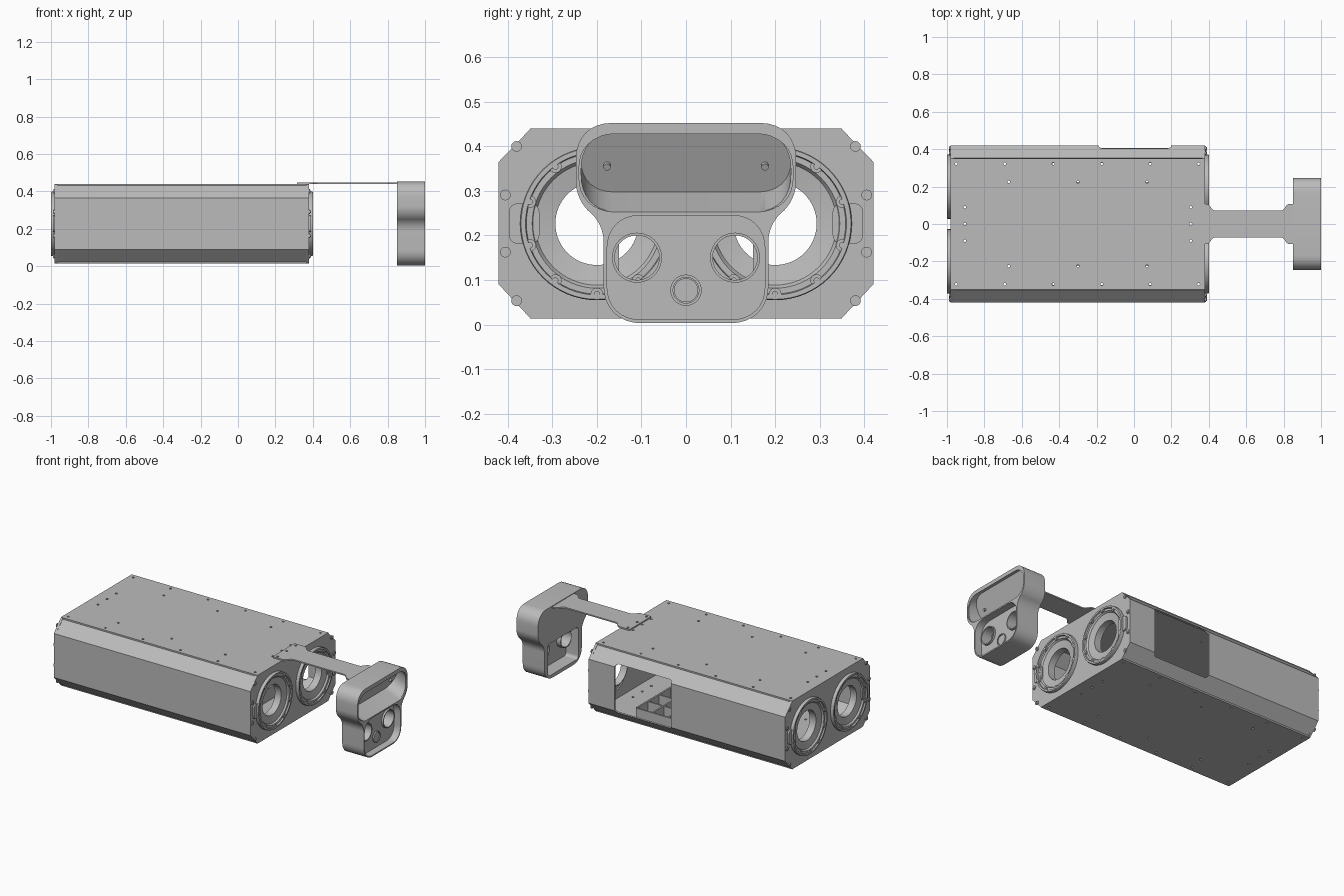
import bpy, bmesh, math
from mathutils import Vector, Matrix

if "Cube" in bpy.data.objects:
    bpy.data.objects.remove(bpy.data.objects["Cube"])

grey = bpy.data.materials.new("plain_grey")
grey.use_nodes = True
color = (0.5, 0.5, 0.5, 1)
grey.diffuse_color = color
grey.node_tree.nodes["Principled BSDF"].inputs["Base Color"].default_value = color
parts = []


def finish(name, bm):
    bmesh.ops.recalc_face_normals(bm, faces=bm.faces)
    mesh = bpy.data.meshes.new(name)
    bm.to_mesh(mesh)
    bm.free()
    mesh.materials.append(grey)
    obj = bpy.data.objects.new(name, mesh)
    bpy.context.scene.collection.objects.link(obj)
    parts.append(obj)
    return obj


def add_prism(bm, pts, a, b, axis):
    place = {"x": lambda p, q, h: (h, p, q), "y": lambda p, q, h: (p, h, q),
             "z": lambda p, q, h: (p, q, h)}[axis]
    lo = [bm.verts.new(place(p, q, a)) for p, q in pts]
    hi = [bm.verts.new(place(p, q, b)) for p, q in pts]
    bm.faces.new(lo)
    bm.faces.new(hi)
    for i in range(len(pts)):
        j = (i + 1) % len(pts)
        bm.faces.new((lo[i], lo[j], hi[j], hi[i]))


def prism(name, pts, a, b, axis):
    bm = bmesh.new()
    add_prism(bm, pts, a, b, axis)
    return finish(name, bm)


def prisms(name, outlines, a, b, axis):
    bm = bmesh.new()
    for pts in outlines:
        add_prism(bm, pts, a, b, axis)
    return finish(name, bm)


def circle(cx, cy, r, n=20):
    return [(cx + r * math.cos(math.tau * i / n), cy + r * math.sin(math.tau * i / n)) for i in range(n)]


def rect(x0, x1, y0, y1):
    return [(x0, y0), (x1, y0), (x1, y1), (x0, y1)]


def rounded(corners, steps=8):
    # each corner is (p, q, tangent length)
    out = []
    for i, (p, q, t) in enumerate(corners):
        c = Vector((p, q))
        before = Vector(corners[i - 1][:2])
        after = Vector(corners[(i + 1) % len(corners)][:2])
        if t == 0:
            out.append((p, q))
            continue
        s, e = c + (before - c).normalized() * t, c + (after - c).normalized() * t
        for k in range(steps + 1):
            u = k / steps
            w = 0.83  # rational weight keeps the corner close to an arc
            d = (1 - u) ** 2 + 2 * w * u * (1 - u) + u * u
            out.append(tuple((s * (1 - u) ** 2 + c * 2 * w * u * (1 - u) + e * u * u) / d))
    return out


def round_rect(x0, x1, y0, y1, t):
    return rounded([(p, q, t) for p, q in rect(x0, x1, y0, y1)])


def lathe(name, profile, x, y, z, direction, n=64):
    # revolves (radius, height) points round an axis parallel to x
    bm = bmesh.new()
    rings = [[bm.verts.new((x + direction * h, y + p, z + q)) for p, q in circle(0, 0, r, n)] for r, h in profile]
    for k, ring in enumerate(rings):
        other = rings[(k + 1) % len(rings)]
        for i in range(n):
            j = (i + 1) % n
            bm.faces.new((ring[i], ring[j], other[j], other[i]))
    return finish(name, bm)


def cut(obj, cutter):
    mod = obj.modifiers.new("cut", "BOOLEAN")
    mod.operation, mod.object, mod.solver = "DIFFERENCE", cutter, "EXACT"
    graph = bpy.context.evaluated_depsgraph_get()
    mesh = bpy.data.meshes.new_from_object(obj.evaluated_get(graph))
    obj.modifiers.clear()
    obj.data = mesh
    parts.remove(cutter)
    bpy.data.objects.remove(cutter)


LEFT, RIGHT, BASE, TOP = -0.98, 0.38, 0.013, 0.44
MID = (BASE + TOP) / 2

# Side shells: bent sheets with chamfered top and bottom
half = [(0.352, TOP - 0.008), (0.42, 0.365), (0.42, 0.09), (0.352, BASE + 0.008)]
inner = [(0.346, TOP - 0.016), (0.41, 0.361), (0.41, 0.094), (0.346, BASE + 0.016)]
for side, name in ((-1, "front_side_shell"), (1, "back_side_shell")):
    shell = prism(name, [(side * p, q) for p, q in half + inner[::-1]], LEFT + 0.006, RIGHT - 0.006, "x")
    if side > 0:
        cut(shell, prism("window_cutter", round_rect(-0.19, 0.2, 0.075, 0.38, 0.02), 0.35, 0.5, "y"))

# Top and bottom panels with rows of screw holes
holes = [(-0.95 + 0.259 * i, s * 0.322) for i in range(6) for s in (-1, 1)]
holes += [(x, s * 0.225) for x in (-0.67, -0.3, 0.07) for s in (-1, 1)]
holes += [(x, y) for x in (-0.905, 0.303) for y in (-0.09, 0, 0.09)]
for name, z in (("bottom_panel", BASE), ("top_panel", TOP - 0.01)):
    panel = prism(name, rect(LEFT, RIGHT, -0.35, 0.35), z, z + 0.01, "z")
    cut(panel, prisms("hole_cutter", [circle(x, y, 0.007, 12) for x, y in holes], z - 0.02, z + 0.03, "z"))

# End plates, duct rings, bolts and side connectors
octagon = [(0.348, TOP), (0.42, 0.365), (0.42, 0.09), (0.348, BASE)]
octagon += [(-p, q) for p, q in octagon[::-1]]
ring_profile = [(0.093, -0.05), (0.093, -0.006), (0.138, 0.002), (0.145, 0.012), (0.158, 0.012), (0.16, 0.02),
                (0.17, 0.02), (0.172, 0.017), (0.172, -0.006), (0.098, -0.012), (0.098, -0.05)]
for x, d, end in ((LEFT, -1, "right"), (RIGHT, 1, "left")):
    plate = prism(end + "_end_plate", octagon, x, x - d * 0.014, "x")
    cut(plate, prisms("duct_cutter", [circle(s * 0.2, MID, 0.155, 64) for s in (-1, 1)], x - 0.05, x + 0.05, "x"))
    for s in (-1, 1):
        lathe(end + "_duct_ring", ring_profile, x, s * 0.2, MID, d)
        angles = [math.radians(18 + 36 * i) for i in range(10)]
        spots = [(s * 0.2 + 0.158 * math.cos(a), MID + 0.158 * math.sin(a)) for a in angles]
        prisms(end + "_ring_lugs", [circle(p, q, 0.014) for p, q in spots], x, x + d * 0.017, "x")
        prisms(end + "_ring_bolts", [circle(p, q, 0.007, 12) for p, q in spots], x, x + d * 0.021, "x")
        prism(end + "_side_connector", round_rect(s * 0.363 - 0.034, s * 0.363 + 0.034, MID - 0.045, MID + 0.045, 0.02),
              x, x + d * 0.01, "x")
    spots = [(s * p, MID + t * q) for s in (-1, 1) for t in (-1, 1) for p, q in ((0.38, 0.173), (0.405, 0.064))]
    prisms(end + "_plate_pads", [circle(p, q, 0.012) for p, q in spots], x, x + d * 0.006, "x")
    prisms(end + "_plate_screws", [circle(p, q, 0.006, 12) for p, q in spots], x, x + d * 0.009, "x")

# Open cell tray inside the body
walls = [rect(-0.55 + 0.11 * i - 0.005, -0.55 + 0.11 * i + 0.005, -0.33, 0.33) for i in range(7)]
prisms("tray_cross_walls", walls, BASE + 0.01, 0.1, "z")
walls = [rect(-0.55, 0.11, -0.33 + 0.11 * i - 0.005, -0.33 + 0.11 * i + 0.005) for i in range(7)]
prisms("tray_long_walls", walls, BASE + 0.01, 0.098, "z")

# Flat arm carrying the control head
arm_half = [(0.315, 0.108, 0.008), (0.395, 0.108, 0.012), (0.425, 0.072, 0.012), (0.795, 0.072, 0.012),
            (0.822, 0.108, 0.012), (0.87, 0.108, 0)]
arm = prism("support_arm", rounded(arm_half + [(x, -y, t) for x, y, t in arm_half[::-1]]), TOP, TOP + 0.008, "z")
cut(arm, prisms("arm_hole_cutter", [circle(0.337, y, 0.007, 12) for y in (-0.09, 0, 0.09)], 0.4, 0.5, "z"))

# Control head: wide upper display bay over a narrower lower bay
head_half = [(0.247, 0.452, 0.08), (0.247, 0.278, 0.042), (0.185, 0.226, 0.038), (0.185, 0.003, 0.085)]
head = prism("control_head", rounded(head_half + [(-y, z, t) for y, z, t in head_half[::-1]]), 0.85, 1.0, "x")
cut(head, prism("lower_bay_cutter", round_rect(-0.177, 0.177, 0.011, 0.245, 0.075), 0.955, 1.05, "x"))
cut(head, prism("back_bay_cutter", round_rect(-0.15, 0.15, 0.025, 0.225, 0.02), 0.8, 0.935, "x"))
cut(head, prisms("port_cutter", [circle(s * 0.11, 0.15, 0.052, 40) for s in (-1, 1)], 0.9, 1.0, "x"))
cut(head, prism("rim_step_cutter", round_rect(-0.24, 0.24, 0.255, 0.425, 0.075), 0.995, 1.05, "x"))

# Tilted display bay, leaning so that its floor faces slightly down
bay = prism("display_bay_cutter", round_rect(-0.235, 0.235, -0.08, 0.08, 0.073), -0.075, 0.12, "x")
bay.data.transform(Matrix.Translation((1.0, 0, 0.34)) @ Matrix.Rotation(math.radians(24), 4, "Y"))
bpy.context.view_layer.update()
cut(head, bay)
for s in (-1, 1):
    pin = prism("display_pin", circle(s * 0.177, 0, 0.008, 16), -0.08, -0.068, "x")
    pin.data.transform(Matrix.Translation((1.0, 0, 0.325)) @ Matrix.Rotation(math.radians(24), 4, "Y"))
    lathe("port_collar", [(0.05, -0.05), (0.05, 0.012), (0.056, 0.012), (0.056, -0.05)], 0.955, s * 0.11, 0.15, 1, 40)
lathe("button_ring", [(0.029, -0.01), (0.029, 0.008), (0.035, 0.008), (0.035, -0.01)], 0.955, 0, 0.077, 1, 32)
prism("push_button", circle(0, 0.077, 0.027, 32), 0.945, 0.959, "x")

# Smooth the curved walls and keep the edges crisp
bpy.ops.object.select_all(action="DESELECT")
for obj in parts:
    obj.select_set(True)
bpy.context.view_layer.objects.active = head
bpy.ops.object.shade_smooth_by_angle(angle=math.radians(30))
